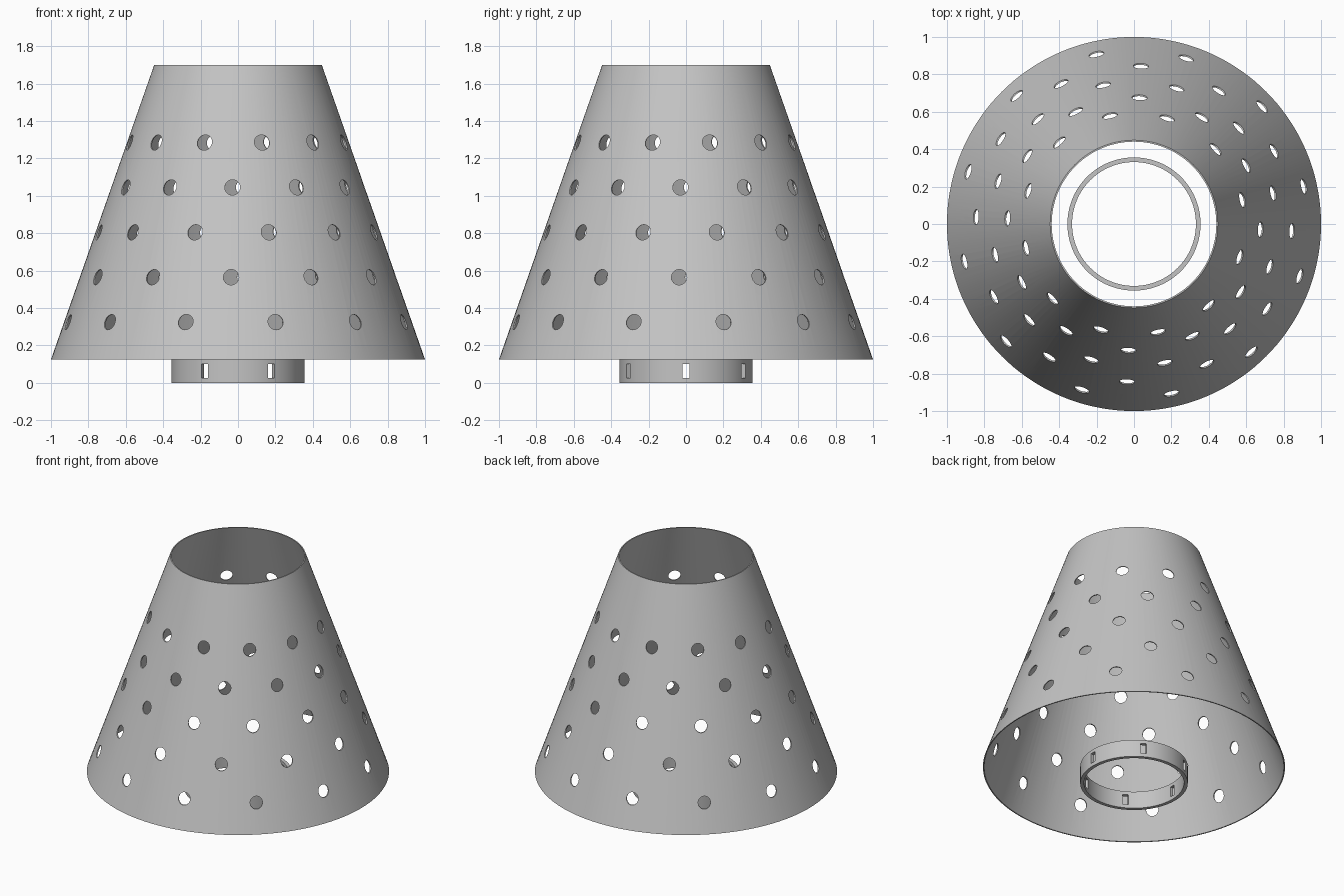
import bpy, bmesh
from math import radians, cos, sin, pi
from mathutils import Matrix

default_cube = bpy.data.objects.get("Cube")
if default_cube:
    bpy.data.objects.remove(default_cube, do_unlink=True)

grey = bpy.data.materials.new("light_grey")
grey.use_nodes = True
grey.diffuse_color = (0.55, 0.55, 0.55, 1)
grey.node_tree.nodes["Principled BSDF"].inputs["Base Color"].default_value = grey.diffuse_color


def to_object(name, bm):
    bmesh.ops.recalc_face_normals(bm, faces=bm.faces)
    mesh = bpy.data.meshes.new(name)
    bm.to_mesh(mesh)
    bm.free()
    obj = bpy.data.objects.new(name, mesh)
    bpy.context.collection.objects.link(obj)
    return obj


def lathe(name, profile, segments):
    """Closed (radius, height) outline revolved about z."""
    bm = bmesh.new()
    rings = []
    for r, z in profile:
        rings.append([bm.verts.new((r * cos(2 * pi * i / segments),
                                    r * sin(2 * pi * i / segments), z))
                      for i in range(segments)])
    for k, ring in enumerate(rings):
        nxt = rings[(k + 1) % len(rings)]
        for i in range(segments):
            j = (i + 1) % segments
            bm.faces.new((ring[i], ring[j], nxt[j], nxt[i]))
    return to_object(name, bm)


def cut_and_finish(obj, cutter):
    cutter.hide_render = True
    mod = obj.modifiers.new("openings", 'BOOLEAN')
    mod.operation = 'DIFFERENCE'
    mod.solver = 'EXACT'
    mod.object = cutter
    bpy.ops.object.select_all(action='DESELECT')
    bpy.context.view_layer.objects.active = obj
    obj.select_set(True)
    bpy.ops.object.modifier_apply(modifier=mod.name)
    bpy.data.objects.remove(cutter, do_unlink=True)
    obj.data.materials.clear()
    obj.data.materials.append(grey)
    bpy.ops.object.shade_smooth_by_angle(angle=radians(30))


# Dimensions
BASE_Z, TOP_Z = 0.125, 1.7
BASE_R, TOP_R = 1.0, 0.448
WALL = 0.008


def shade_radius(z):
    return BASE_R + (TOP_R - BASE_R) * (z - BASE_Z) / (TOP_Z - BASE_Z)


# Tapered shade, open at both ends
shade = lathe("shade", [(BASE_R, BASE_Z), (TOP_R, TOP_Z),
                        (TOP_R - WALL, TOP_Z), (BASE_R - WALL, BASE_Z)], 144)

# Five staggered rows of twelve round holes
bm = bmesh.new()
for row in range(5):
    z = 0.325 + 0.24 * row
    start = -2.5 if row % 2 else 12.5
    for k in range(12):
        place = (Matrix.Rotation(radians(start + 30 * k), 4, 'Z')
                 @ Matrix.Translation((shade_radius(z), 0, z))
                 @ Matrix.Rotation(pi / 2, 4, 'Y'))
        bmesh.ops.create_cone(bm, cap_ends=True, segments=32, radius1=0.041,
                              radius2=0.041, depth=0.12, matrix=place)
cut_and_finish(shade, to_object("hole_cutter", bm))

# Mounting ring at the bottom
ring = lathe("mounting_ring", [(0.356, 0), (0.356, BASE_Z),
                               (0.331, BASE_Z), (0.331, 0)], 96)

# Six upright slots through the ring
bm = bmesh.new()
for k in range(6):
    place = (Matrix.Rotation(radians(60 * k), 4, 'Z')
             @ Matrix.Translation((0.343, 0, 0.064))
             @ Matrix.Diagonal((0.1, 0.04, 0.074, 1)))
    bmesh.ops.create_cube(bm, size=1, matrix=place)
cut_and_finish(ring, to_object("slot_cutter", bm))
